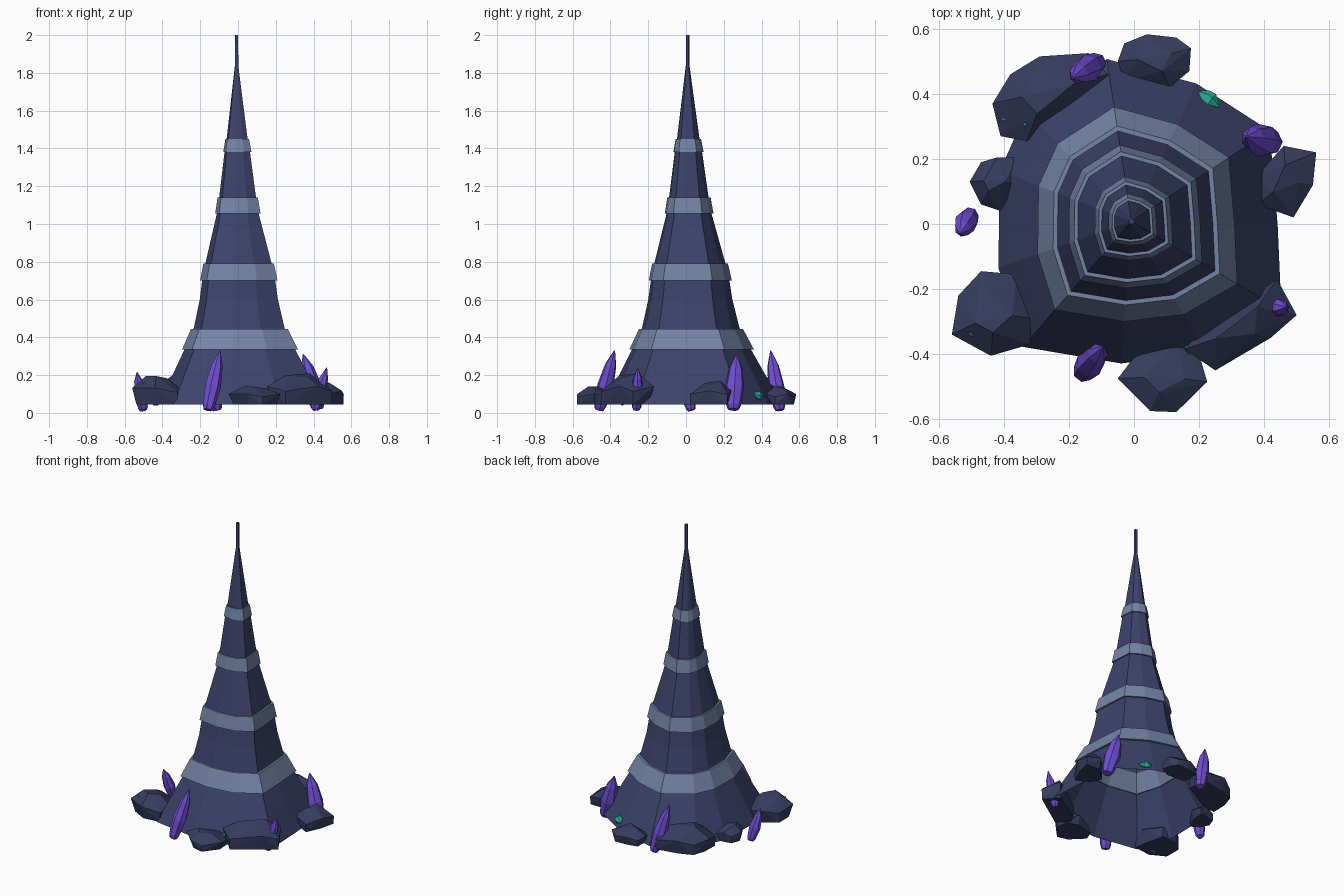
import bpy, bmesh, math
from mathutils import Vector

if "Cube" in bpy.data.objects:
    bpy.data.objects.remove(bpy.data.objects["Cube"])


def material(name, rgb):
    m = bpy.data.materials.new(name)
    lin = [(c / 255 / 12.92) if c < 10 else ((c / 255 + 0.055) / 1.055) ** 2.4 for c in rgb]
    m.diffuse_color = (*lin, 1)
    m.use_nodes = True
    m.node_tree.nodes["Principled BSDF"].inputs["Base Color"].default_value = m.diffuse_color
    return m


SLATE = material("slate_blue", (61, 67, 108))
STONE = material("dark_stone", (54, 60, 94))
PALE = material("pale_band", (116, 132, 166))
PURPLE = material("purple_crystal", (112, 78, 212))
TEAL = material("teal_gem", (42, 170, 150))
CYAN = material("cyan_spark", (80, 195, 215))


def finish(name, bm, mat):
    bmesh.ops.recalc_face_normals(bm, faces=bm.faces)
    mesh = bpy.data.meshes.new(name)
    bm.to_mesh(mesh)
    bm.free()
    mesh.materials.append(mat)
    ob = bpy.data.objects.new(name, mesh)
    bpy.context.collection.objects.link(ob)
    return ob


def hull(name, points, mat):
    bm = bmesh.new()
    for p in points:
        bm.verts.new(p)
    res = bmesh.ops.convex_hull(bm, input=bm.verts)
    loose = [g for g in res["geom_interior"] + res["geom_unused"]
             if isinstance(g, bmesh.types.BMVert)]
    bmesh.ops.delete(bm, geom=list(set(loose)), context='VERTS')
    return finish(name, bm, mat)


# Spire cross-section (at unit scale) and its taper with height
SECTION = [(.285, .20), (.13, .30), (-.06, .352), (-.23, .242), (-.287, .115),
           (-.29, -.09), (-.238, -.258), (-.03, -.293), (.15, -.272), (.31, -.18), (.302, 0)]
TIP = Vector((-.008, .008))
TAPER = [(.045, 1.45), (.2, 1.2), (.34, .97), (.45, .80), (.6, .69), (.7, .645), (.79, .585),
         (1.06, .365), (1.14, .325), (1.38, .225), (1.45, .185), (1.7, .085), (1.84, .03), (2, .028)]


def scale_at(z):
    for (z0, s0), (z1, s1) in zip(TAPER, TAPER[1:]):
        if z0 <= z <= z1:
            return s0 + (s1 - s0) * (z - z0) / (z1 - z0)


def loft(name, levels, mat, cap_top=False, closed=False):
    bm = bmesh.new()
    rings = []
    for z, s in levels:
        pts = [TIP + (Vector(c) - TIP) * s for c in SECTION]
        rings.append([bm.verts.new((p.x, p.y, z)) for p in pts])
    pairs = list(zip(rings, rings[1:]))
    if closed:
        pairs.append((rings[-1], rings[0]))
    n = len(SECTION)
    for a, b in pairs:
        for i in range(n):
            j = (i + 1) % n
            bm.faces.new((a[i], a[j], b[j], b[i]))
    if cap_top:
        bm.faces.new(rings[-1])
    return finish(name, bm, mat)


loft("spire", TAPER, SLATE, cap_top=True)

# Raised pale bands
for i, (lo, hi) in enumerate([(.335, .445), (.70, .79), (1.055, 1.14), (1.38, 1.45)]):
    a, b = scale_at(lo), scale_at(hi)
    d = .045 - .007 * i
    loft(f"band_{i + 1}", [(lo, a - .02), (lo, a + d), (hi, b + d), (hi, b - .02)], PALE, closed=True)

# Boulders round the foot: top height and outline
ROCKS = [
    (.20, [(-.435, .37), (-.38, .46), (-.29, .515), (-.14, .525), (-.08, .46), (-.10, .40),
           (-.33, .255), (-.41, .27)]),
    (.14, [(-.05, .50), (-.03, .555), (.04, .583), (.13, .573), (.175, .54), (.17, .47),
           (.11, .42), (-.03, .44)]),
    (.17, [(.46, .24), (.56, .22), (.55, .12), (.49, .02), (.38, .06), (.37, .14)]),
    (.21, [(.44, -.17), (.50, -.28), (.42, -.35), (.25, -.45), (.155, -.385), (.21, -.32)]),
    (.14, [(-.05, -.475), (0, -.41), (.13, -.36), (.20, -.40), (.225, -.485), (.13, -.578),
           (.05, -.575)]),
    (.195, [(-.56, -.34), (-.54, -.22), (-.47, -.145), (-.36, -.155), (-.31, -.29),
            (-.32, -.37), (-.44, -.405)]),
    (.15, [(-.505, .13), (-.47, .19), (-.42, .205), (-.36, .205), (-.36, .12), (-.41, .04),
           (-.47, .06)]),
]
for i, (top, outline) in enumerate(ROCKS):
    pts = [Vector(p) for p in outline]
    c = sum(pts, Vector((0, 0))) / len(pts)
    cloud = []
    for k, p in enumerate(pts):
        low = c + (p - c) * (.98 if k % 2 else .82)
        cloud.append((low.x, low.y, .045))
        cloud.append((p.x, p.y, .045 + (top - .045) * (.42 if k % 2 else .58)))
        if k % 2 == 0:
            up = c + (p - c) * .45
            cloud.append((up.x, up.y, top - .012 * (k % 3)))
    hull(f"boulder_{i + 1}", cloud, STONE)


def crystal(name, base, tip, r, mat, sides=7, profile=((0, .55), (.07, .75), (.4, 1), (.75, .7), (1, .06))):
    base, tip = Vector(base), Vector(tip)
    axis = tip - base
    rot = Vector((0, 0, 1)).rotation_difference(axis.normalized())
    pts = []
    for t, f in profile:
        for k in range(sides):
            a = math.tau * k / sides
            pts.append(base + axis * t + rot @ Vector((math.cos(a), math.sin(a), 0)) * r * f)
    return hull(name, pts, mat)


# Tall leaning purple crystals
for i, (b, t, r) in enumerate([
        ((-.16, -.46, .016), (-.095, -.378, .33), .044),
        ((-.502, .03, .014), (-.535, -.03, .215), .036),
        ((-.11, .497, .015), (-.19, .448, .33), .044),
        ((.425, .25, .018), (.345, .268, .31), .052),
        ((.405, -.262, .016), (.47, -.255, .24), .034)]):
    crystal(f"purple_crystal_{i + 1}", b, t, r, PURPLE)

# Small teal gems lying among the rocks
GEM = ((0, .2), (.3, .9), (.6, 1), (1, .15))
for i, (b, t, r) in enumerate([
        ((.20, .405, .085), (.262, .36, .095), .026),
        ((.155, -.365, .09), (.195, -.395, .10), .022),
        ((-.47, -.34, .07), (-.40, -.33, .075), .035),
        ((-.385, .30, .07), (-.33, .30, .075), .03)]):
    crystal(f"teal_gem_{i + 1}", b, t, r, TEAL, 6, GEM)

# Tiny sparks on the boulders
for i, (x, y, z) in enumerate([(-.50, -.34, .16), (-.435, -.365, .15), (-.40, .32, .17), (-.335, .305, .175)]):
    crystal(f"spark_{i + 1}", (x, y, z - .01), (x, y, z + .01), .008, CYAN, 4, ((0, .1), (.5, 1), (1, .1)))
